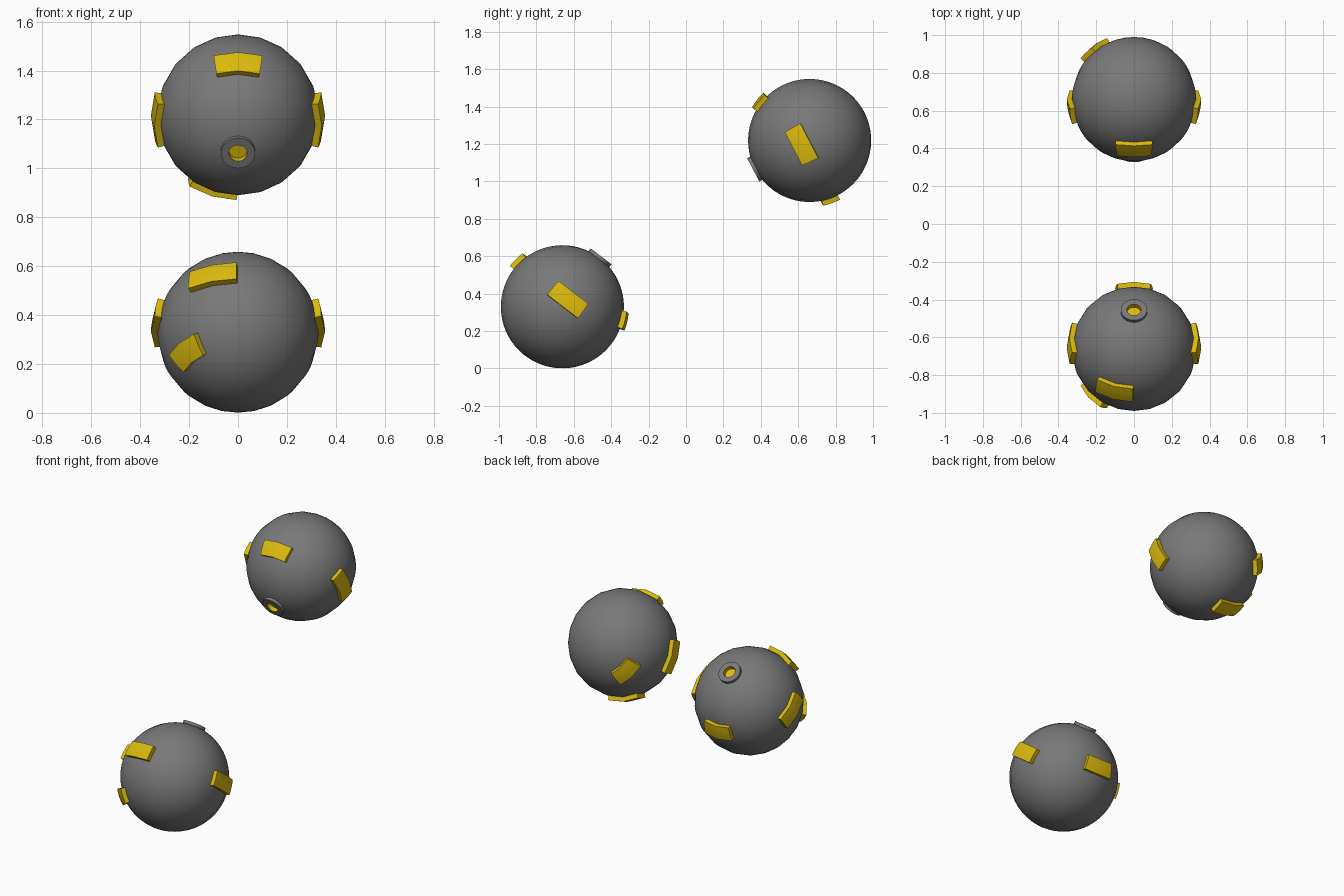
import bpy, bmesh, math
from mathutils import Matrix, Vector

if "Cube" in bpy.data.objects:
    bpy.data.objects.remove(bpy.data.objects["Cube"])

R, OUT, SEG = 0.329, 0.356, 20
LON, LAT = math.radians(18), math.radians(16.2)   # plate grid on the ball
INSET = math.radians(1.0)                         # plate tops taper in slightly


def material(name, rgb):
    m = bpy.data.materials.new(name)
    m.diffuse_color = (*rgb, 1)
    m.use_nodes = True
    m.node_tree.nodes["Principled BSDF"].inputs["Base Color"].default_value = m.diffuse_color
    return m


gold = material("gold", (0.72, 0.5, 0.004))
grey = material("dark_grey", (0.19, 0.19, 0.19))


def polar(r, lon, lat):
    # longitude 0 is local -Y and grows towards +X; the local pole is +Z
    return Vector((r * math.cos(lat) * math.sin(lon),
                   -r * math.cos(lat) * math.cos(lon), r * math.sin(lat)))


def finish(name, bm, place, mat):
    bmesh.ops.remove_doubles(bm, verts=bm.verts, dist=1e-5)
    bmesh.ops.recalc_face_normals(bm, faces=bm.faces)
    me = bpy.data.meshes.new(name)
    bm.to_mesh(me)
    bm.free()
    ob = bpy.data.objects.new(name, me)
    bpy.context.collection.objects.link(ob)
    ob.matrix_world = place
    me.materials.append(mat)
    bpy.ops.object.select_all(action='DESELECT')
    ob.select_set(True)
    bpy.context.view_layer.objects.active = ob
    bpy.ops.object.shade_smooth_by_angle(angle=math.radians(35))


def lathe(name, profile, place, mat):
    bm = bmesh.new()
    pts = [bm.verts.new((0, -r, z)) for r, z in profile]
    edges = [bm.edges.new(p) for p in zip(pts, pts[1:])]
    bmesh.ops.spin(bm, geom=pts + edges, cent=(0, 0, 0), axis=(0, 0, 1),
                   angle=math.tau, steps=SEG, use_duplicate=False)
    finish(name, bm, place, mat)


def plate(name, lon, lat, place):
    # raised block two longitude steps wide and one latitude step tall
    bm = bmesh.new()
    rows = []
    for i in range(3):
        a, b0, b1 = (lon + i) * LON, lat * LAT, (lat + 1) * LAT
        top = a + (1 - i) * INSET
        t0, t1 = b0 + INSET / 3, b1 - INSET / 3
        ring = [polar(R - 0.01, a, b0)]
        ring += [polar(OUT, top, t0 + (t1 - t0) * k / 3) for k in range(4)]
        ring.append(polar(R - 0.01, a, b1))
        rows.append([bm.verts.new(p) for p in ring])
    for p, q in zip(rows, rows[1:]):
        for k in range(6):
            bm.faces.new((p[k], p[k - 1], q[k - 1], q[k]))
    bm.faces.new(rows[0])
    bm.faces.new(rows[2])
    finish(name, bm, place, gold)


# lower-left corner of each plate in grid steps
PLATES = {"left_plate": (-6, 0), "right_plate": (4, 0), "back_plate": (9, 1),
          "front_plate": (-2, 0), "low_plate": (-4, -3)}

for label, y, z, turn in (("lower", -0.661, 0.33, -37.5), ("upper", 0.661, 1.219, 117.5)):
    place = Matrix.Translation((0, y, z)) @ Matrix.Rotation(math.radians(turn), 4, 'X')
    # ball, open under the socket
    angles = [math.radians(79.2 - 5.4 * k) for k in range(32)]
    ball = [(R * math.cos(a), R * math.sin(a)) for a in angles] + [(0, -R)]
    lathe(label + "_ball", ball, place, grey)
    # socket collar and its recessed lining
    lathe(label + "_socket_collar", [(0.07, 0.305), (0.07, 0.34), (0.037, 0.34)], place, grey)
    lathe(label + "_socket_lining", [(0.037, 0.34), (0.037, 0.313), (0, 0.313)], place, gold)
    for name, (lon, lat) in PLATES.items():
        plate(label + "_" + name, lon, lat, place)
